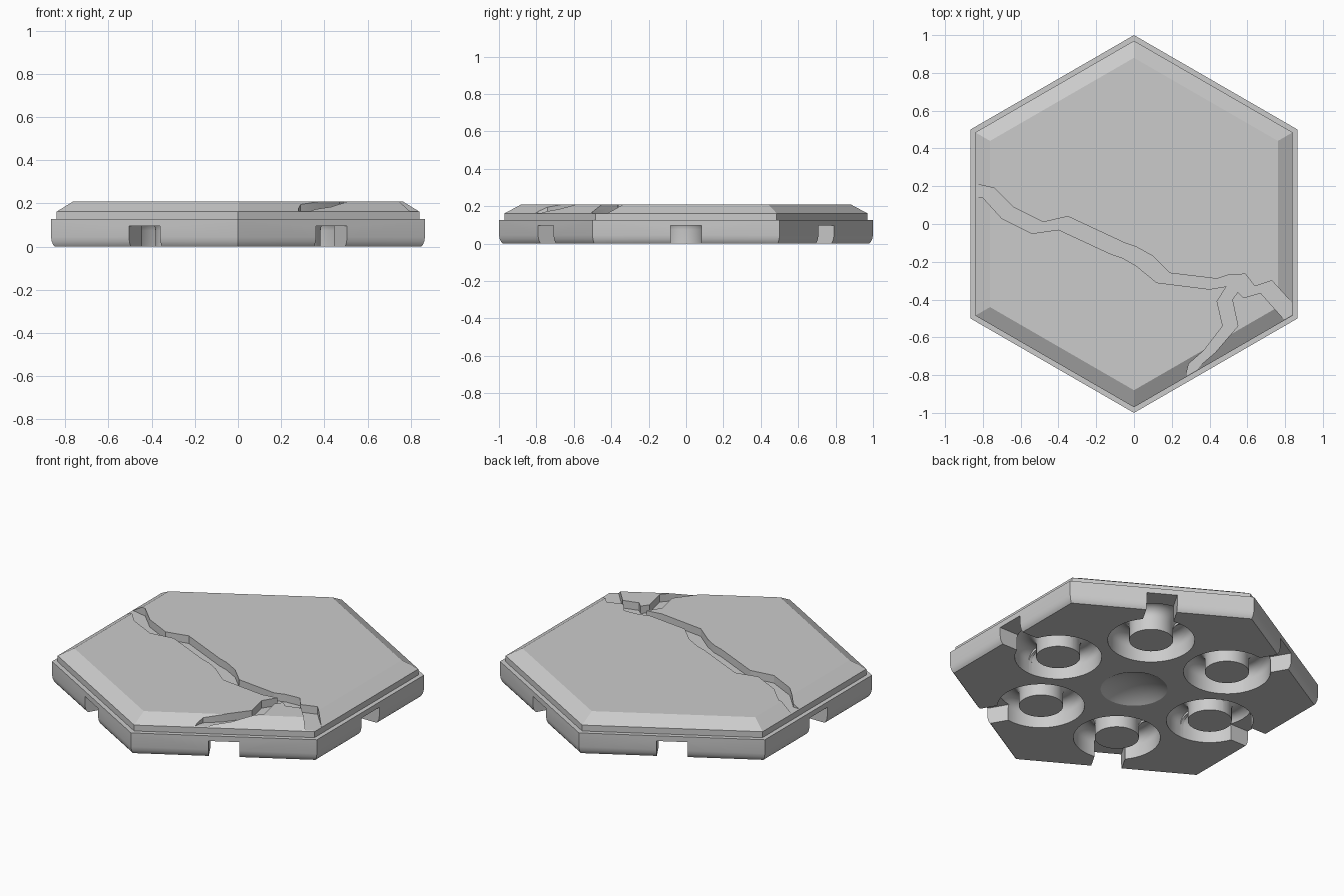
import bpy, bmesh
from math import sin, cos, pi, radians, asin

cube = bpy.data.objects.get("Cube")
if cube:
    bpy.data.objects.remove(cube, do_unlink=True)

stone = bpy.data.materials.new("grey stone")
stone.use_nodes = True
GREY = (0.6, 0.6, 0.6, 1)
stone.diffuse_color = GREY
stone.node_tree.nodes["Principled BSDF"].inputs["Base Color"].default_value = GREY


def loft(name, rings, closed=False):
    """Join matching rings of points with quads, capping both ends unless closed."""
    bm = bmesh.new()
    loops = [[bm.verts.new(p) for p in ring] for ring in rings]
    n = len(loops[0])
    pairs = list(zip(loops, loops[1:])) + ([(loops[-1], loops[0])] if closed else [])
    for a, b in pairs:
        for i in range(n):
            j = (i + 1) % n
            bm.faces.new((a[i], a[j], b[j], b[i]))
    if not closed:
        bm.faces.new(loops[0])
        bm.faces.new(loops[-1])
    bmesh.ops.recalc_face_normals(bm, faces=bm.faces)
    mesh = bpy.data.meshes.new(name)
    bm.to_mesh(mesh)
    bm.free()
    mesh.materials.append(stone)
    ob = bpy.data.objects.new(name, mesh)
    bpy.context.collection.objects.link(ob)
    return ob


def prism(name, outline, z0, z1):
    return loft(name, [[(x, y, z) for x, y in outline] for z in (z0, z1)])


def hexagon(r, z):
    return [(r * cos(pi / 6 + k * pi / 3), r * sin(pi / 6 + k * pi / 3), z) for k in range(6)]


def carve(target, cutter):
    cutter.hide_render = True
    mod = target.modifiers.new("carve", "BOOLEAN")
    mod.operation = "DIFFERENCE"
    mod.solver = "MANIFOLD"
    mod.object = cutter
    bpy.context.view_layer.objects.active = target
    bpy.ops.object.modifier_apply(modifier=mod.name)
    bpy.data.objects.remove(cutter, do_unlink=True)


# Stepped hexagonal tile with rounded foot and chamfered top
steps = [(0.98, 0), (0.989, 0.01), (0.996, 0.025), (1.0, 0.045), (1.0, 0.127),
         (0.97, 0.127), (0.97, 0.162), (0.88, 0.21)]
tile = loft("hex_tile", [hexagon(r, z) for r, z in steps])

# Main crack running across the top, and its two branches at the corner
upper = [(-0.95, 0.21), (-0.83, 0.21), (-0.74, 0.19), (-0.64, 0.09), (-0.48, 0.01),
         (-0.35, 0.04), (-0.05, -0.1), (0.01, -0.12), (0.1, -0.17), (0.19, -0.26),
         (0.44, -0.29), (0.5, -0.27), (0.59, -0.265), (0.64, -0.33), (0.73, -0.3),
         (0.84, -0.42), (0.95, -0.55)]
corner = [(0.86, -0.55), (0.79, -0.5), (0.67, -0.365), (0.58, -0.39), (0.55, -0.36),
          (0.52, -0.4), (0.55, -0.54), (0.43, -0.68), (0.36, -0.74), (0.32, -0.79),
          (0.32, -0.9)]
lower = [(0.28, -0.9), (0.28, -0.78), (0.29, -0.74), (0.37, -0.67), (0.47, -0.54),
         (0.44, -0.41), (0.49, -0.33), (0.4, -0.345), (0.12, -0.31), (0.01, -0.22),
         (-0.06, -0.18), (-0.12, -0.16), (-0.4, -0.03), (-0.54, -0.05), (-0.7, 0.03),
         (-0.8, 0.14), (-0.95, 0.14)]
carve(tile, prism("crack_cutter", upper + corner + lower, 0.165, 0.3))

# Round dish under the middle
DISH_R, DISH_D = 0.18, 0.05
ball = (DISH_R ** 2 + DISH_D ** 2) / (2 * DISH_D)
rings = []
for r in (0.19, 0.16, 0.13, 0.1, 0.06, 0.02):
    z = DISH_D - ball + (ball ** 2 - r ** 2) ** 0.5
    rings.append([(r * cos(radians(a)), r * sin(radians(a)), z) for a in range(0, 360, 8)])
carve(tile, loft("dish_cutter", rings))

# Ring grooves around six posts: upright walls under a rounded roof
INNER, OUTER, WALL, REACH = 0.118, 0.233, 0.075, 0.53
mid, half = (INNER + OUTER) / 2, (OUTER - INNER) / 2
section = [(mid - half * cos(pi * k / 12), WALL + half * sin(pi * k / 12)) for k in range(13)]
section += [(OUTER, -0.05), (INNER, -0.05)]

# Stations round the groove: shallower at two places, leaving a low rib each side
stations = []
for side in (pi / 2, -pi / 2):
    stations += [(side - 0.04, 0.9), (side + 0.04, 0.9)]
    stations += [(side + 0.045 + (pi - 0.09) * i / 24, 1) for i in range(25)]

# Slot outline: inner end lies within the groove, outer end passes the tile edge
WIDE = 0.083
swing = asin(WIDE / mid)
slot = [(REACH + mid * cos(swing * i / 4), mid * sin(swing * i / 4))
        for i in range(-4, 5)] + [(1.0, WIDE), (1.0, -WIDE)]

for k in range(6):
    turn = k * pi / 3
    c, s = cos(turn), sin(turn)
    groove = [[(REACH * c + r * cos(turn + a), REACH * s + r * sin(turn + a),
                z * deep if z > 0 else z) for r, z in section] for a, deep in stations]
    carve(tile, loft("groove_cutter", groove, closed=True))
    turned = [(x * c - y * s, x * s + y * c) for x, y in slot]
    carve(tile, prism("slot_cutter", turned, -0.06, 0.096))

bpy.ops.object.select_all(action="DESELECT")
tile.select_set(True)
bpy.context.view_layer.objects.active = tile
bpy.ops.object.shade_smooth_by_angle(angle=radians(23))
